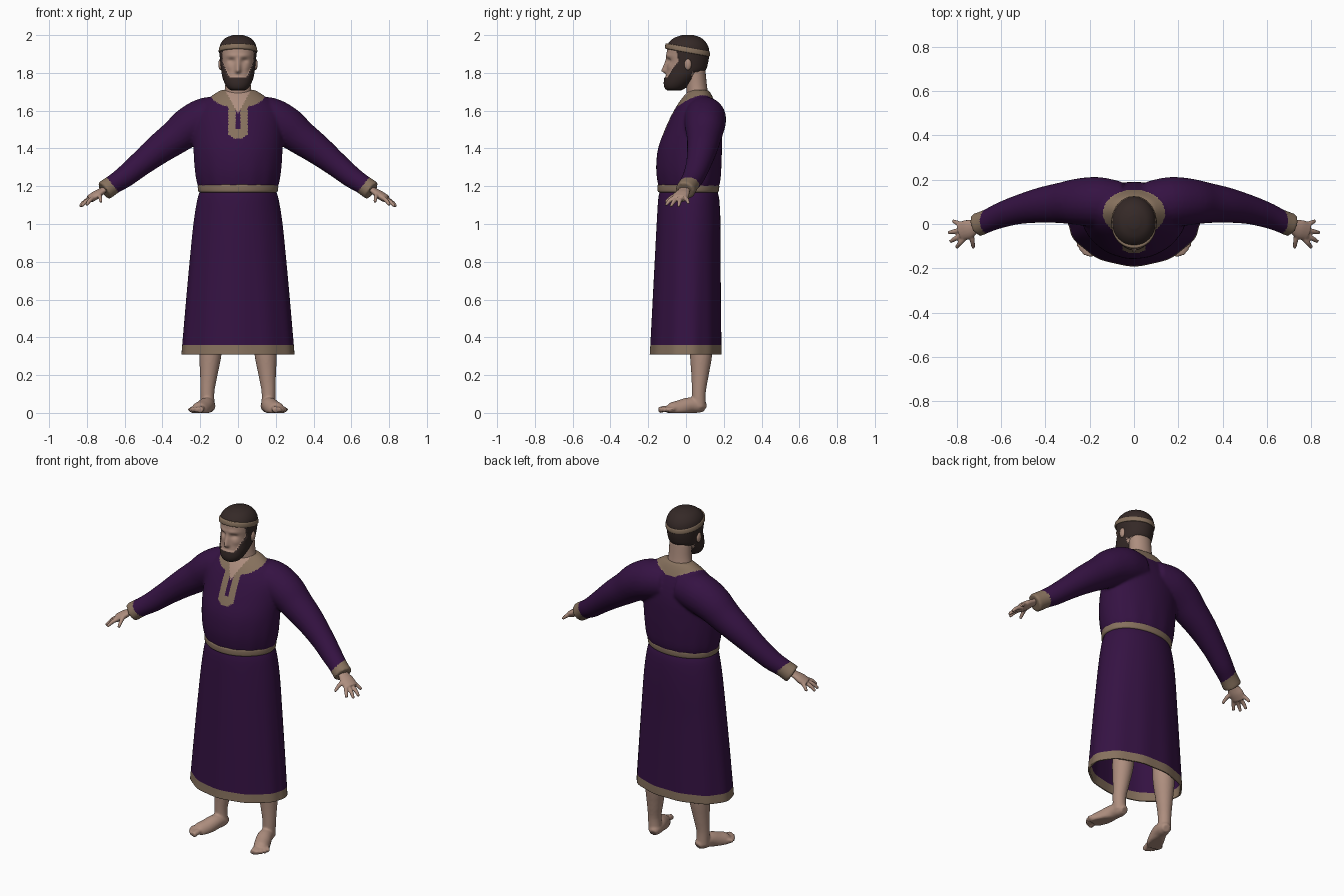
import bpy, bmesh
from math import cos, sin, pi, exp, hypot
from mathutils import Vector

if "Cube" in bpy.data.objects:
    bpy.data.objects.remove(bpy.data.objects["Cube"])


def material(name, rgb):
    m = bpy.data.materials.new(name)
    m.use_nodes = True
    m.diffuse_color = (*rgb, 1)
    m.node_tree.nodes["Principled BSDF"].inputs["Base Color"].default_value = (*rgb, 1)
    return m


PURPLE = material("purple cloth", (0.035, 0.006, 0.055))
TAN = material("tan trim", (0.24, 0.165, 0.11))
SKIN = material("skin", (0.42, 0.27, 0.21))
HAIR = material("dark brown hair", (0.035, 0.022, 0.02))


def spline(rows, steps):
    """Smooth interpolation through rows of numbers."""
    rows = [Vector(r) for r in rows]
    out = []
    for i in range(len(rows) - 1):
        a, b, c, d = rows[max(i - 1, 0)], rows[i], rows[i + 1], rows[min(i + 2, len(rows) - 1)]
        for s in range(steps):
            t = s / steps
            out.append(b + (c - a) * (t / 2) + (a * 2 - b * 5 + c * 4 - d) * (t * t / 2)
                       + (b * 3 - a - c * 3 + d) * (t ** 3 / 2))
    return out + [rows[-1]]


def bridge(bm, rings, caps=True):
    rings = [[bm.verts.new(p) for p in ring] for ring in rings]
    n = len(rings[0])
    for a, b in zip(rings, rings[1:]):
        for i in range(n):
            bm.faces.new((a[i], a[(i + 1) % n], b[(i + 1) % n], b[i]))
    if caps:
        bm.faces.new(rings[0])
        bm.faces.new(rings[-1])


def loft(bm, rows, steps=4, seg=64, front=1.0, back=1.0, caps=True, fold=None):
    """Stack level rings; each row is height, half width, front y, back y."""
    rings = []
    for z, w, yf, yb in spline(rows, steps):
        ring = []
        for i in range(seg):
            a = 2 * pi * i / seg
            s = sin(a)
            k = fold(a, z) if fold else 1
            y = abs(s) ** back if s > 0 else -abs(s) ** front
            ring.append((w * cos(a) * k, (yf + yb) / 2 + (yb - yf) / 2 * y * k, z))
        rings.append(ring)
    bridge(bm, rings, caps)


def tube(bm, rows, side=1, flat=1.0, steps=4, seg=16):
    """Round tube along points; each row is x, y, z, radius."""
    pts = spline(rows, steps)
    for p in pts:
        p[0] *= side
    whole = (pts[-1] - pts[0]).to_3d().normalized()
    ref = Vector((0, 1, 0)) if abs(whole.z) > 0.85 else Vector((0, 0, 1))
    rings = []
    for i, p in enumerate(pts):
        t = (pts[min(i + 1, len(pts) - 1)] - pts[max(i - 1, 0)]).to_3d().normalized()
        u = t.cross(ref).normalized()
        v = u.cross(t)
        rings.append([p.to_3d() + p[3] * (u * cos(2 * pi * j / seg) + v * flat * sin(2 * pi * j / seg))
                      for j in range(seg)])
    bridge(bm, rings)


def finish(bm, name, mats, rule=None, voxel=0, smooth=4, thick=0):
    bmesh.ops.recalc_face_normals(bm, faces=bm.faces)
    me = bpy.data.meshes.new(name)
    bm.to_mesh(me)
    bm.free()
    ob = bpy.data.objects.new(name, me)
    bpy.context.collection.objects.link(ob)
    if voxel:
        # Fuse overlapping volumes into one smooth skin
        mod = ob.modifiers.new("fuse", "REMESH")
        mod.mode, mod.voxel_size = "VOXEL", voxel
        mod = ob.modifiers.new("soften", "SMOOTH")
        mod.factor, mod.iterations = 0.5, smooth
        fused = bpy.data.meshes.new_from_object(ob.evaluated_get(bpy.context.evaluated_depsgraph_get()))
        ob.modifiers.clear()
        ob.data = me = fused
        me.name = name
    me.materials.clear()
    for m in mats:
        me.materials.append(m)
    for f in me.polygons:
        f.use_smooth = True
        f.material_index = rule(f.center) if rule else 0
    if thick:
        mod = ob.modifiers.new("thickness", "SOLIDIFY")
        mod.thickness, mod.offset = thick, -1
    return ob


# Tunic top with sleeves, trimmed collar, placket and cuffs
def tunic_rule(c):
    x, y, z = abs(c.x), c.y, c.z
    if 0.77 * x - 0.64 * z > -0.262:
        return 1
    if y < 0.04 and z > 1.585 and x < (z - 1.585) * 0.55:
        return 2
    if z > 1.55 and hypot(x / 0.14, (y - 0.05) / 0.105) < 1:
        return 1
    if y < 0 and x < 0.05 and z > 1.45 + max(0, x - 0.02) * 0.8:
        return 0 if x < 0.013 and z > 1.5 else 1
    return 0


bm = bmesh.new()
loft(bm, [(1.17, .2, -.137, .162), (1.22, .218, -.15, .18), (1.3, .23, -.158, .187), (1.4, .236, -.148, .19),
          (1.5, .237, -.112, .188), (1.58, .225, -.075, .175), (1.64, .185, -.04, .155),
          (1.685, .13, -.005, .135), (1.71, .09, .02, .118)], front=1.2, back=.85,
     fold=lambda a, z: 1 + .008 * sin(14 * a) * max(0, 1.4 - z) / .2)
for side in (1, -1):
    tube(bm, [(.06, .09, 1.57, .1), (.16, .1, 1.56, .112), (.25, .1, 1.52, .106), (.33, .095, 1.46, .092),
              (.42, .085, 1.395, .08), (.52, .065, 1.315, .066), (.6, .04, 1.25, .058),
              (.66, .015, 1.21, .052), (.71, -.005, 1.175, .054)], side, seg=24)
finish(bm, "tunic_top", [PURPLE, TAN, SKIN], tunic_rule, voxel=.008, smooth=8)

# Long open skirt with hem band
bm = bmesh.new()
loft(bm, [(1.18, .198, -.137, .163), (1.13, .215, -.147, .176), (1.0, .236, -.155, .183), (.8, .256, -.165, .184),
          (.6, .274, -.175, .186), (.36, .294, -.187, .189), (.31, .298, -.19, .189)], seg=96, front=1.2,
     back=.85, caps=False, fold=lambda a, z: 1 + .012 * sin(11 * a) * (1.18 - z))
finish(bm, "skirt", [PURPLE, TAN], lambda c: int(c.z < .36), thick=.01)

# Belt
bm = bmesh.new()
loft(bm, [(1.168, .204, -.144, .168), (1.175, .211, -.15, .174), (1.202, .213, -.151, .176),
          (1.209, .207, -.146, .17)], front=1.2, back=.85)
finish(bm, "belt", [TAN])

# Neck
bm = bmesh.new()
loft(bm, [(1.62, .09, .0, .12), (1.68, .076, .004, .118), (1.74, .067, .0, .11), (1.82, .066, .0, .102)], seg=40)
finish(bm, "neck", [SKIN])


# Head with sculpted face, raised hair and beard
def is_hair(c):
    x, y, z = abs(c.x), c.y, c.z
    if z > 1.935:
        return 1
    if y < -.02:
        return int(z < 1.775 + max(0, x - .045) * 2.2 or x > .083)
    return int(y < .03 or z > 1.805)


def bump(x, z, px, pz, w, h):
    return exp(-((x - px) / w) ** 2 - ((z - pz) / h) ** 2)


bm = bmesh.new()
loft(bm, [(1.712, .03, -.095, -.03), (1.722, .048, -.107, -.01), (1.745, .064, -.112, .02), (1.78, .077, -.108, .06),
          (1.815, .083, -.103, .097), (1.85, .087, -.101, .11), (1.89, .091, -.102, .116), (1.925, .093, -.1, .116),
          (1.955, .085, -.088, .103), (1.98, .062, -.06, .077), (1.994, .025, -.02, .04)], steps=6, seg=96, front=.9)
bm.normal_update()
for v in bm.verts:
    x, z = abs(v.co.x), v.co.z
    if is_hair(v.co):
        v.co += v.normal * .006
    elif v.co.y < -.04:
        slope = min((1.885 - z) / .07, (z - 1.793) / .017, 1)
        v.co.y -= .027 * max(0, slope) * exp(-(x / .014) ** 2)
        v.co.y -= .006 * bump(x, z, .03, 1.89, .035, .012)
        v.co.y += .012 * bump(x, z, .035, 1.865, .018, .012)
        v.co.y -= .005 * bump(x, z, .05, 1.83, .02, .018)
finish(bm, "head", [SKIN, HAIR], is_hair)

# Tilted headband
bm = bmesh.new()
loft(bm, [(1.908, .094, -.102, .118), (1.912, .102, -.111, .126), (1.934, .1, -.108, .125),
          (1.938, .092, -.1, .117)], front=.9)
for v in bm.verts:
    v.co.z -= .18 * v.co.y
finish(bm, "headband", [TAN])

for side, word in ((1, "left"), (-1, "right")):
    # Ear
    bm = bmesh.new()
    bmesh.ops.create_uvsphere(bm, u_segments=16, v_segments=10, radius=1)
    for v in bm.verts:
        v.co = Vector((side * .092, .01, 1.845)) + v.co * Vector((.012, .019, .03))
    finish(bm, word + "_ear", [SKIN])

    # Hand: flattened palm with splayed fingers and thumb
    bm = bmesh.new()
    tube(bm, [(.68, .0, 1.2, .034), (.715, -.01, 1.178, .033), (.75, -.024, 1.155, .044),
              (.785, -.036, 1.132, .042)], side, flat=.5)
    for base, tip in (((.768, -.066, 1.137), (.802, -.106, 1.1)), ((.78, -.05, 1.132), (.83, -.08, 1.093)),
                      ((.785, -.028, 1.133), (.838, -.04, 1.093)), ((.775, -.006, 1.14), (.818, .014, 1.108)),
                      ((.735, -.04, 1.158), (.725, -.108, 1.117))):
        mid = [(a + b) / 2 for a, b in zip(base, tip)]
        mid[2] += .006
        tube(bm, [(*base, .012), (*mid, .0115), (*tip, .008)], side, seg=10)
    finish(bm, word + "_hand", [SKIN], voxel=.005, smooth=3)

    # Leg and bare foot with toes
    bm = bmesh.new()
    tube(bm, [(.12, .085, .8, .075), (.138, .08, .45, .06), (.146, .08, .32, .06), (.155, .074, .2, .046),
              (.162, .068, .11, .037), (.16, .068, .03, .037)], side, seg=24)
    tube(bm, [(.15, .1, .022, .022), (.155, .075, .035, .036), (.167, .02, .04, .042), (.188, -.035, .022, .045),
              (.207, -.075, .012, .043), (.213, -.095, .01, .032)], side, seg=20)
    for bx, by, tx, ty, r in ((.188, -.08, .2, -.145, .017), (.203, -.085, .223, -.138, .013),
                              (.214, -.075, .239, -.122, .0125), (.223, -.062, .251, -.103, .012),
                              (.23, -.05, .258, -.082, .012)):
        tube(bm, [(bx, by, .02, r), ((bx + tx) / 2, (by + ty) / 2, .021, r), (tx, ty, .014, r)], side, seg=10)
    for v in bm.verts:
        v.co.z = max(v.co.z, 0)
    finish(bm, word + "_leg", [SKIN], voxel=.006, smooth=4)
